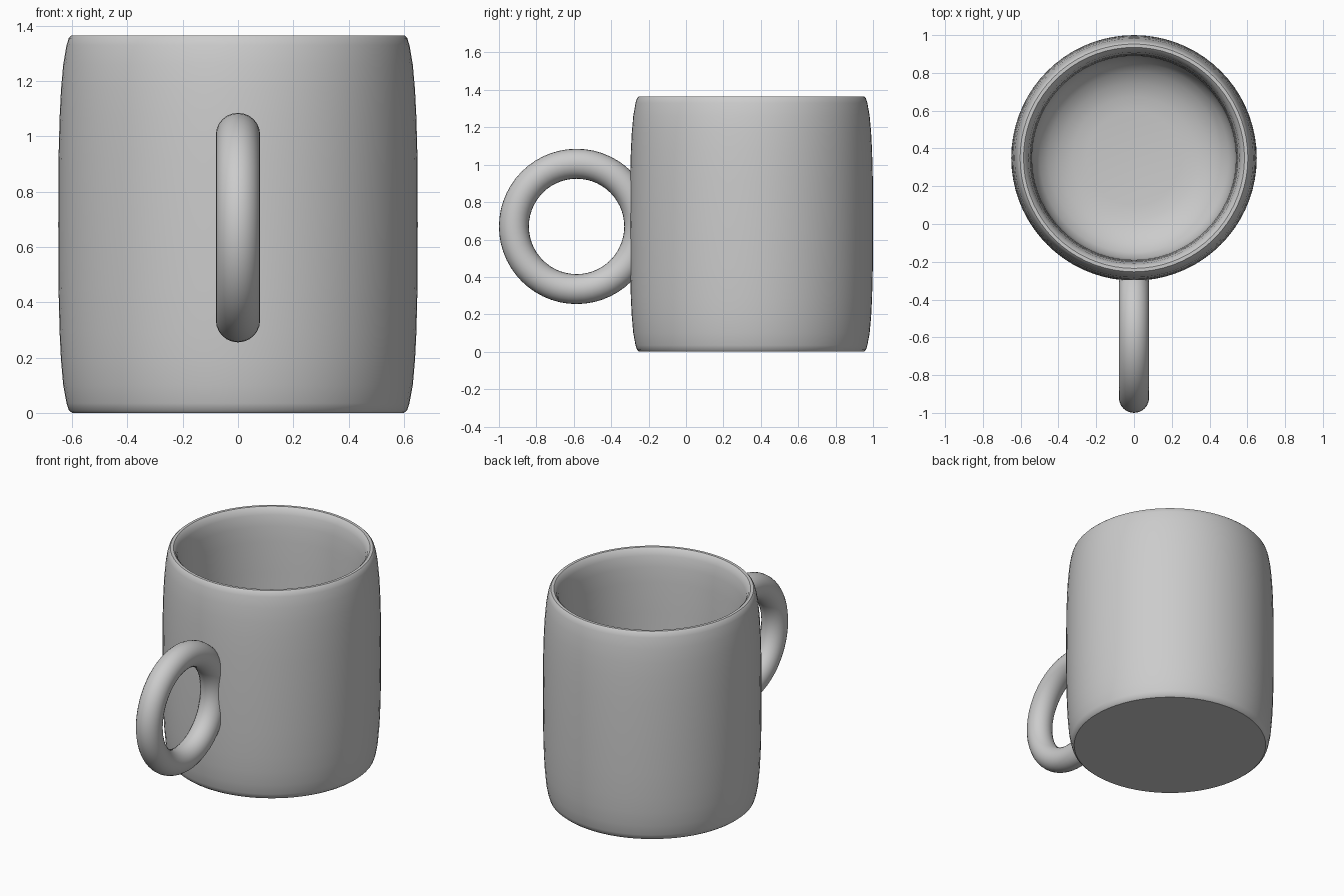
import bpy, bmesh, math

if "Cube" in bpy.data.objects:
    bpy.data.objects.remove(bpy.data.objects["Cube"])

glaze = bpy.data.materials.new("grey glaze")
glaze.diffuse_color = (0.6, 0.6, 0.6, 1)
glaze.use_nodes = True
glaze.node_tree.nodes["Principled BSDF"].inputs["Base Color"].default_value = glaze.diffuse_color


def finish(bm, name):
    bmesh.ops.recalc_face_normals(bm, faces=bm.faces)
    mesh = bpy.data.meshes.new(name)
    bm.to_mesh(mesh)
    bm.free()
    mesh.materials.append(glaze)
    obj = bpy.data.objects.new(name, mesh)
    bpy.context.collection.objects.link(obj)
    bpy.ops.object.select_all(action='DESELECT')
    obj.select_set(True)
    bpy.context.view_layer.objects.active = obj
    bpy.ops.object.shade_smooth_by_angle(angle=math.radians(35))
    return obj


def lathe(name, profile, steps=72, center_y=0.0):
    bm = bmesh.new()
    pts = [bm.verts.new((r, 0, z)) for r, z in profile]
    edges = [bm.edges.new(p) for p in zip(pts, pts[1:])]
    bmesh.ops.spin(bm, geom=pts + edges, cent=(0, 0, 0), axis=(0, 0, 1),
                   angle=2 * math.pi, steps=steps, use_duplicate=False)
    bmesh.ops.remove_doubles(bm, verts=bm.verts, dist=0.0005)
    bmesh.ops.translate(bm, verts=bm.verts, vec=(0, center_y, 0))
    return finish(bm, name)


# Cup: barrel-shaped outside, rounded rim, bowl-shaped inside floor
outer = [(0, 0), (0.6, 0), (0.612, 0.01), (0.62, 0.035), (0.632, 0.1),
         (0.64, 0.19), (0.645, 0.29), (0.649, 0.45), (0.65, 0.68),
         (0.649, 0.92), (0.645, 1.07), (0.64, 1.17), (0.632, 1.26),
         (0.62, 1.33), (0.612, 1.355), (0.603, 1.365)]
inner = [(0.585, 1.365), (0.572, 1.352), (0.56, 1.32), (0.55, 1.25),
         (0.545, 1.15), (0.54, 0.95), (0.54, 0.45)]
bowl = [(0.25 + 0.29 * math.cos(a), 0.33 - 0.22 * math.sin(a))
        for a in (math.radians(15 * i) for i in range(1, 7))]
lathe("cup", outer + inner + bowl + [(0, 0.1)], center_y=0.35)

# Handle: upright ring, its buried part kept inside the cup wall
bm = bmesh.new()
N, M, R, T = 56, 24, 0.335, 0.08
rings = []
for i in range(N):
    a = 2 * math.pi * i / N
    ring = []
    for j in range(M):
        b = 2 * math.pi * j / M
        d = R + T * math.cos(b)
        y = min(-0.585 + d * math.cos(a), -0.225)
        ring.append(bm.verts.new((T * math.sin(b), y, 0.67 + d * math.sin(a))))
    rings.append(ring)
for i in range(N):
    p, q = rings[i], rings[(i + 1) % N]
    for j in range(M):
        k = (j + 1) % M
        bm.faces.new((p[j], p[k], q[k], q[j]))
finish(bm, "handle")
